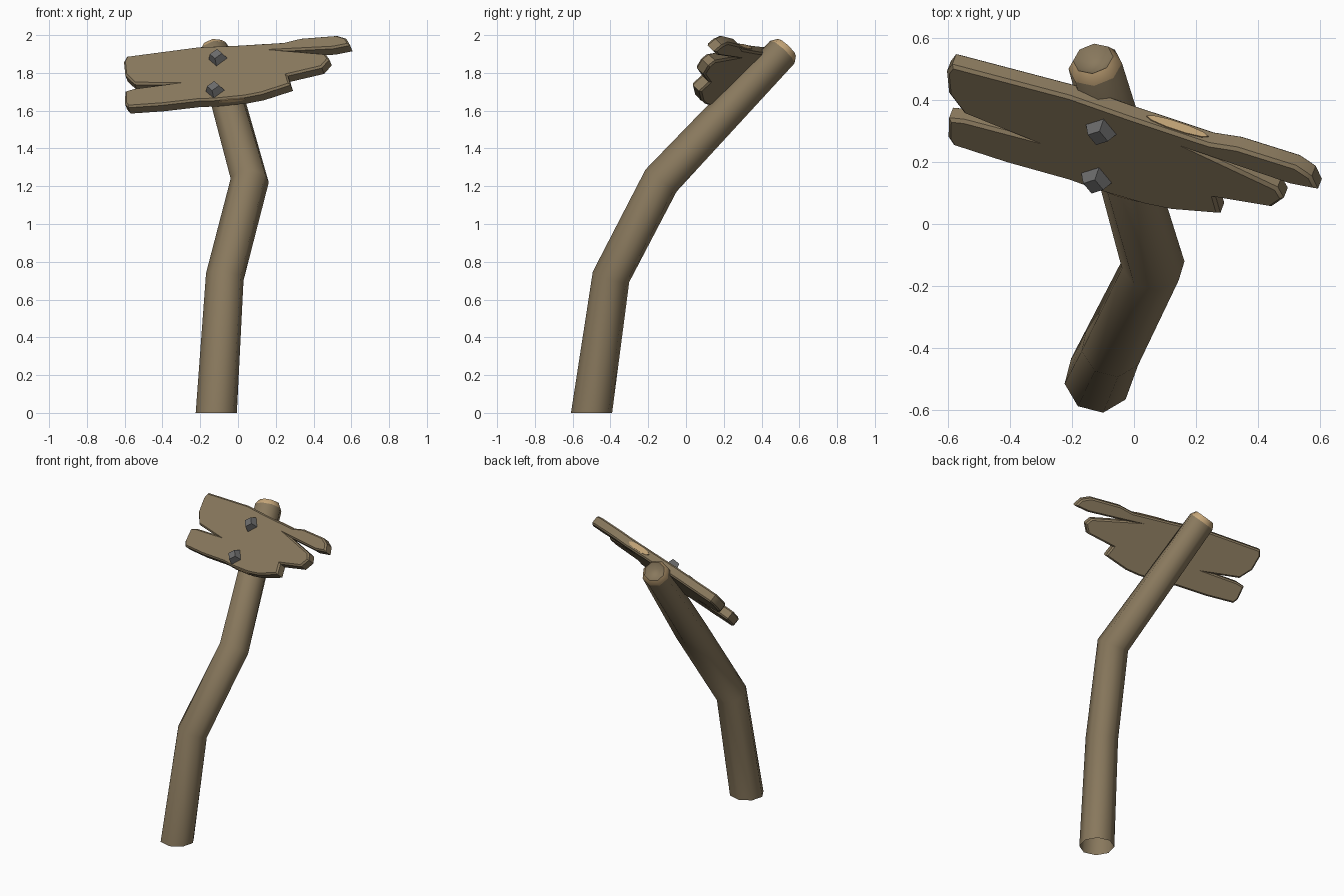
import bpy, bmesh, math
from mathutils import Vector, Matrix

if "Cube" in bpy.data.objects:
    bpy.data.objects.remove(bpy.data.objects["Cube"])


def material(name, rgb):
    m = bpy.data.materials.new(name)
    m.diffuse_color = (*rgb, 1)
    m.use_nodes = True
    m.node_tree.nodes["Principled BSDF"].inputs["Base Color"].default_value = m.diffuse_color
    return m


WOOD = material("weathered_wood", (0.25, 0.19, 0.11))
CUT = material("fresh_cut_wood", (0.56, 0.38, 0.19))
IRON = material("dull_iron", (0.15, 0.15, 0.15))


def finish(bm, name, mats, angle):
    bmesh.ops.recalc_face_normals(bm, faces=bm.faces)
    me = bpy.data.meshes.new(name)
    bm.to_mesh(me)
    bm.free()
    for m in mats:
        me.materials.append(m)
    ob = bpy.data.objects.new(name, me)
    bpy.context.collection.objects.link(ob)
    bpy.ops.object.select_all(action='DESELECT')
    ob.select_set(True)
    bpy.context.view_layer.objects.active = ob
    bpy.ops.object.shade_smooth_by_angle(angle=math.radians(angle))
    return ob


# Crooked post: eight-sided tube along a bent path, open at the base
path = [Vector(p) for p in ((-0.115, -0.5, 0), (-0.07, -0.397, 0.72),
                            (0.062, -0.132, 1.23), (-0.125, 0.51, 1.91))]
radii = [0.11, 0.102, 0.102, 0.088]
end_dir = (path[3] - path[2]).normalized()
tangents = [Vector((0, 0, 1))]
for i in (1, 2):
    tangents.append(((path[i] - path[i - 1]).normalized()
                     + (path[i + 1] - path[i]).normalized()).normalized())
tangents.append(end_dir)
# cut end: tan chamfer and a splintered hollow
path += [path[3] + end_dir * 0.035, path[3] + end_dir * 0.005]
radii += [0.066, 0.03]
tangents += [end_dir, end_dir]

bm = bmesh.new()
rings = []
for p, r, t in zip(path, radii, tangents):
    side = Vector((0, 1, 0)).cross(t).normalized()
    up = t.cross(side)
    rings.append([bm.verts.new(p + r * (side * math.cos(a) + up * math.sin(a)))
                  for a in (math.radians(8 + 45 * k) for k in range(8))])
for i, (a, b) in enumerate(zip(rings, rings[1:])):
    for k in range(8):
        f = bm.faces.new((a[k], a[k - 1], b[k - 1], b[k]))
        f.material_index = 1 if i == 3 else 0
bm.faces.new(rings[-1])
finish(bm, "post", [WOOD, CUT], 50)

# Board plane: normal, grain direction, and across the grain
N = Vector((-0.268, -0.689, 0.658)).normalized()
U = Vector((0.95, -0.305, 0.068)).normalized()
V = N.cross(U).normalized()
MID, HALF = 1.03, 0.033


def on_board(x, z, d=MID):
    """Point with front-view position x, z lying on the plane at offset d."""
    return Vector((x, (d - N.x * x - N.z * z) / N.y, z))


# Splintered board: outline in front view, with split ends
outline = [(-0.58, 1.87), (-0.2, 1.92), (0.0, 1.928), (0.25, 1.943), (0.34, 1.965),
           (0.53, 1.98), (0.58, 1.965), (0.6, 1.93), (0.51, 1.912), (0.27, 1.9),
           (0.47, 1.883), (0.49, 1.855), (0.45, 1.81), (0.27, 1.768),
           (0.285, 1.72), (0.13, 1.67), (0.04, 1.653), (-0.12, 1.637), (-0.2, 1.635),
           (-0.4, 1.612), (-0.575, 1.6), (-0.592, 1.62), (-0.59, 1.685),
           (-0.54, 1.7), (-0.39, 1.72), (-0.54, 1.722), (-0.59, 1.77), (-0.597, 1.84)]
bm = bmesh.new()
back = bm.faces.new([bm.verts.new(on_board(x, z) - N * HALF) for x, z in outline])
ext = bmesh.ops.extrude_face_region(bm, geom=[back], use_keep_orig=True)
moved = [g for g in ext["geom"] if isinstance(g, bmesh.types.BMVert)]
bmesh.ops.translate(bm, verts=moved, vec=N * HALF * 2)
bmesh.ops.recalc_face_normals(bm, faces=bm.faces)
rim = [e for e in bm.edges if any(len(f.verts) > 4 for f in e.link_faces)]
bmesh.ops.bevel(bm, geom=rim, offset=0.01, segments=1, affect='EDGES')
bmesh.ops.triangulate(bm, faces=[f for f in bm.faces if len(f.verts) > 4])
finish(bm, "board", [WOOD], 35)


# Chips: thin lens-shaped plates of fresh wood on the board's long edges
def chip(name, start, end, out, width):
    along = (end - start) / 2
    out = (out - along * out.dot(along) / along.length_squared).normalized()
    across = along.normalized().cross(out) * width
    mid = (start + end) / 2
    bm = bmesh.new()
    pts = [mid + along * math.cos(a) + across * math.sin(a)
           for a in (math.tau * k / 10 for k in range(10))]
    low = [bm.verts.new(p - out * 0.003) for p in pts]
    top = [bm.verts.new(p + out * 0.004) for p in pts]
    bm.faces.new(low)
    bm.faces.new(top)
    for k in range(10):
        bm.faces.new((low[k - 1], low[k], top[k], top[k - 1]))
    finish(bm, name, [CUT], 30)


chip("upper_chip", on_board(0.04, 1.9305) + N * 0.002, on_board(0.24, 1.9425) + N * 0.002, V, 0.018)
chip("lower_chip", on_board(-0.1, 1.639) + N * 0.014, on_board(0.04, 1.653) + N * 0.014, -V, 0.011)

# Nails: blunt four-sided heads standing on the board face
basis = Matrix((U, V, N)).transposed().to_4x4()
for name, x, z in (("upper_nail", -0.11, 1.885), ("lower_nail", -0.125, 1.715)):
    bm = bmesh.new()
    bmesh.ops.create_cone(bm, cap_ends=True, segments=4, radius1=0.056, radius2=0.034,
                          depth=0.05,
                          matrix=Matrix.Translation(on_board(x, z, 1.078)) @ basis)
    finish(bm, name, [IRON], 30)
